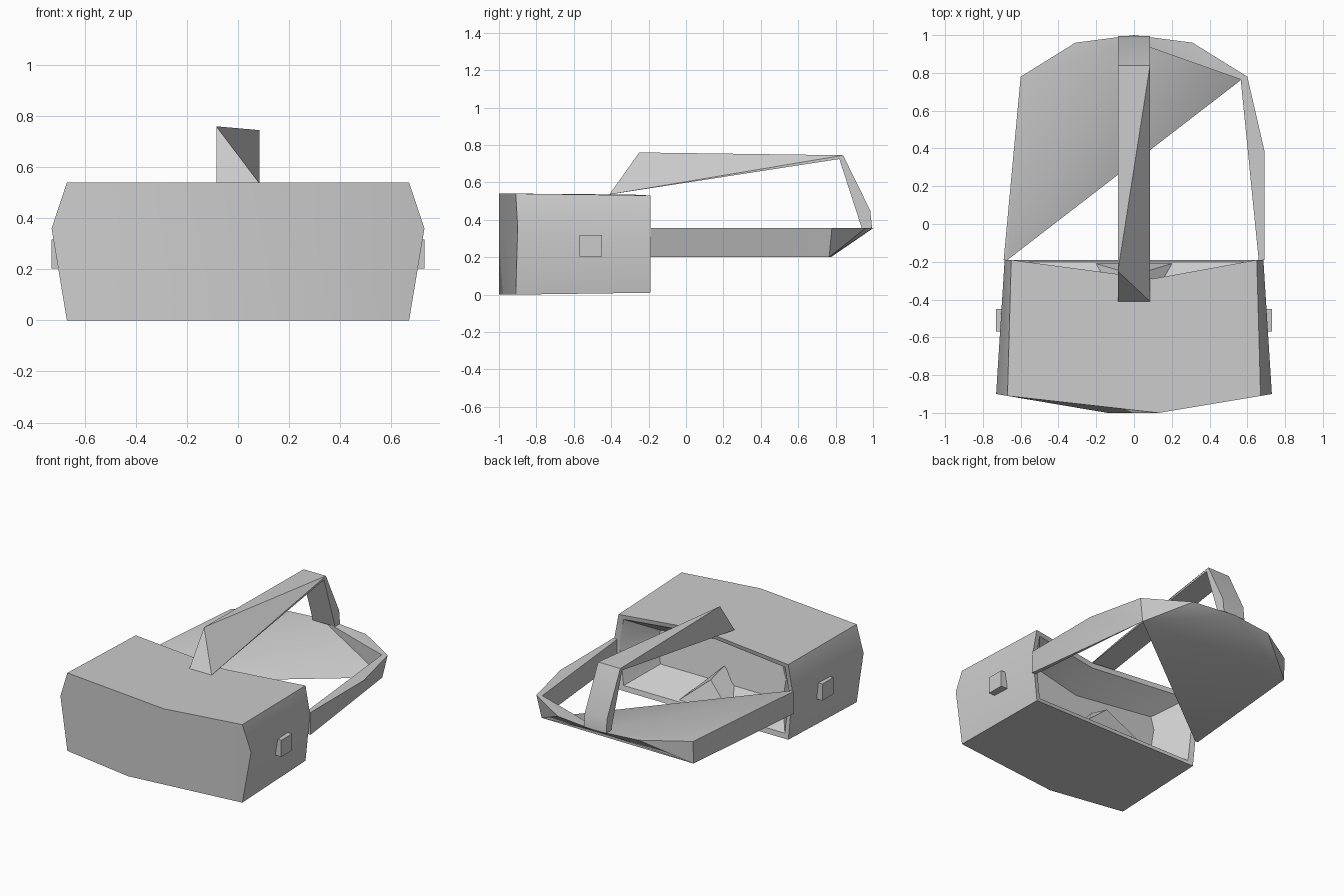
import bpy, bmesh, math
from mathutils import Vector

if "Cube" in bpy.data.objects:
    bpy.data.objects.remove(bpy.data.objects["Cube"])


def build(name, verts, faces, smooth=25):
    me = bpy.data.meshes.new(name)
    me.from_pydata([Vector(v) for v in verts], [], faces)
    bm = bmesh.new()
    bm.from_mesh(me)
    bmesh.ops.recalc_face_normals(bm, faces=bm.faces)
    bm.to_mesh(me)
    bm.free()
    ob = bpy.data.objects.new(name, me)
    bpy.context.collection.objects.link(ob)
    bpy.ops.object.select_all(action='DESELECT')
    bpy.context.view_layer.objects.active = ob
    ob.select_set(True)
    bpy.ops.object.shade_smooth_by_angle(angle=math.radians(smooth))
    return ob


def bridge(a, b, n):
    return [(a + i, a + (i + 1) % n, b + (i + 1) % n, b + i) for i in range(n)]


# Visor body: front loop, back rim, then a tapered face recess
front = [(-.67, -.91, 0), (-.14, -1, 0), (.67, -.91, 0), (.73, -.9, .36),
         (.67, -.91, .54), (.13, -1, .54), (-.67, -.91, .54), (-.73, -.9, .36)]
rim = [(-.65, -.19, .01), (0, -.19, .01), (.65, -.19, .01), (.685, -.19, .34),
       (.65, -.19, .53), (.1, -.29, .535), (-.65, -.19, .53), (-.685, -.19, .34)]


def shrink(loop, sx, sz, dy):
    return [(x * sx, y + dy, .28 + (z - .28) * sz) for x, y, z in loop]


lip = shrink(rim, .95, .88, -.01)
deep = shrink(rim, .72, .45, -.2)
faces = [(0, 1, 5, 6, 7), (1, 2, 3, 4, 5)]
for k in range(3):
    faces += bridge(k * 8, k * 8 + 8, 8)
faces.append(tuple(range(24, 32)))
build("visor_body", front + rim + lip + deep, faces)

# Nose bridge inside the recess
build("nose_bridge",
      [(-.2, -.21, .05), (.2, -.21, .05), (0, -.27, .22),
       (-.2, -.42, .05), (.2, -.42, .05), (0, -.42, .26)],
      [(0, 1, 2), (3, 5, 4), (0, 2, 5, 3), (1, 4, 5, 2), (0, 3, 4, 1)])

# Side adjustment knobs
for s, side in ((-1, "left"), (1, "right")):
    bpy.ops.mesh.primitive_cube_add(size=1, location=(s * .69, -.51, .26))
    knob = bpy.context.object
    knob.name = side + "_knob"
    knob.scale = (.08, .12, .115)

# Head strap wrapping around the back, wide cup tapering underneath
T, B = .355, .2
outer = [(-.69, -.19), (-.6, .78), (-.31, .96), (0, 1),
         (.31, .96), (.6, .78), (.69, .39), (.69, -.19)]
inner = [(-.67, -.19), (-.03, .975), (.565, .765), (.66, -.19)]
low = [(-.69, -.19), (-.67, -.19), (-.6, .775), (.57, .765), (.66, -.19), (.69, -.19)]
verts = [(x, y, T) for x, y in outer + inner] + [(x, y, B) for x, y in low]
faces = [(0, 1, 2, 3, 9, 8), (3, 4, 5, 10, 9), (5, 6, 7, 11, 10),
         (8, 9, 15, 13), (9, 10, 15), (10, 11, 16, 15),
         (0, 12, 14, 1), (1, 14, 2), (14, 3, 2), (14, 15, 3), (15, 4, 3),
         (15, 5, 4), (5, 15, 6), (15, 17, 7, 6),
         (12, 13, 15, 14), (16, 17, 15), (0, 8, 13, 12), (11, 7, 17, 16)]
build("head_strap", verts, faces, 40)

# Top strap: sloping band over the head, dropping to the back of the head strap
w = .085
path = [(-.41, .535), (.84, .745), (.985, .45), (.995, .355), (.94, .355), (.82, .725)]
n = len(path)
verts = [(-w, y, z) for y, z in path] + [(w, y, z) for y, z in path] + [(-w, -.25, .76)]
P = 2 * n
faces = [(0, n, P), (P, n, n + 1), (P, n + 1, 1), (0, P, 1), (0, 1, 5), (n, n + 5, n + 1)]
faces += [(i, i + 1, n + i + 1, n + i) for i in range(1, n - 1)] + [(5, 0, n, n + 5)]
for o in (0, n):
    faces += [(o + 1, o + 2, o + 5), (o + 2, o + 3, o + 4, o + 5)]
build("top_strap", verts, faces)
